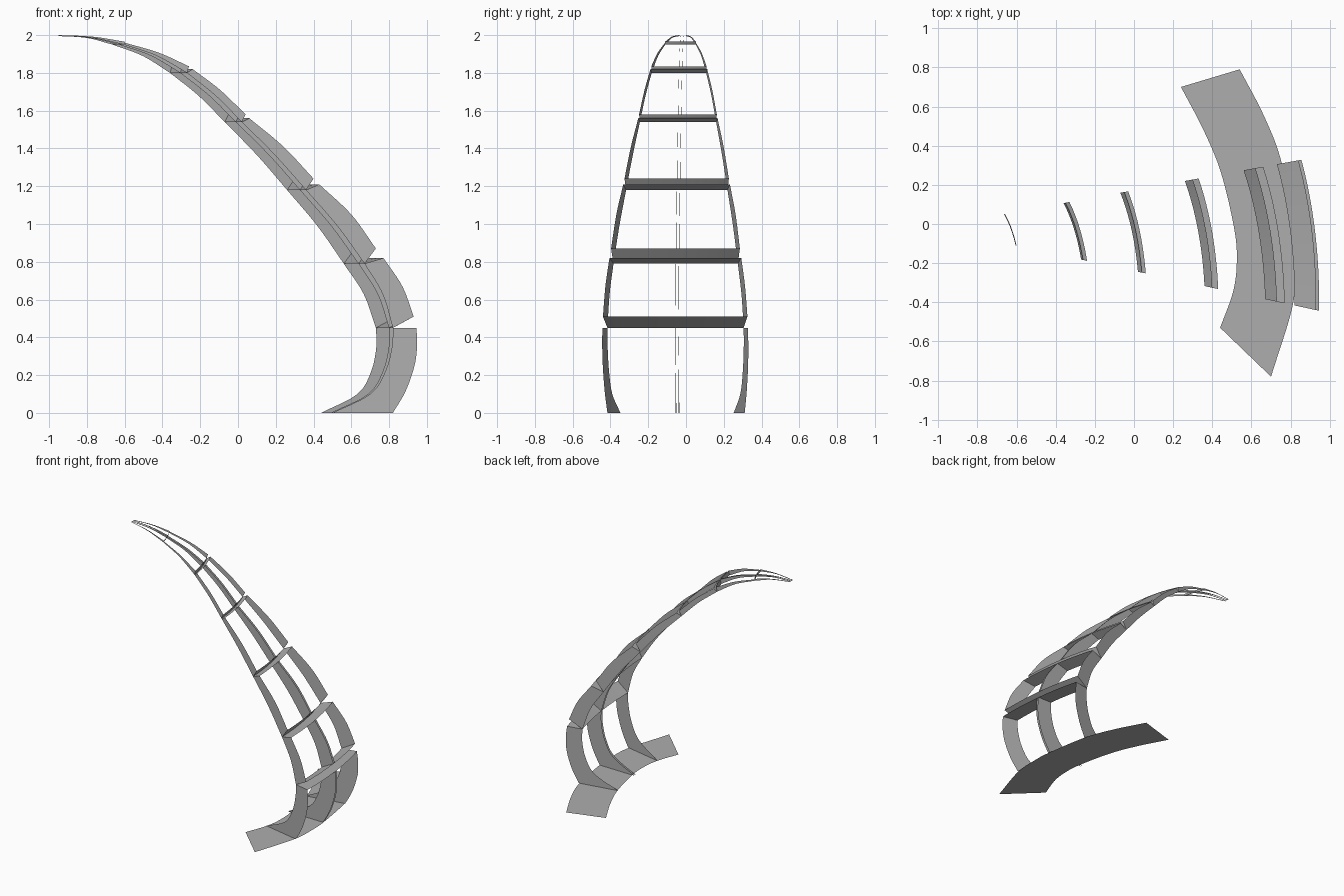
import bpy

if "Cube" in bpy.data.objects:
    bpy.data.objects.remove(bpy.data.objects["Cube"])

grey = bpy.data.materials.new("mid_grey")
grey.diffuse_color = (0.42, 0.42, 0.42, 1)
grey.use_nodes = True
grey.node_tree.nodes["Principled BSDF"].inputs["Base Color"].default_value = grey.diffuse_color


def spline(pts, n):
    """Catmull-Rom samples through the points, n+1 in total."""
    out = []
    segs = len(pts) - 1
    first = [2 * a - b for a, b in zip(pts[0], pts[1])]
    last = [2 * a - b for a, b in zip(pts[-1], pts[-2])]
    p = [first] + list(pts) + [last]
    for k in range(n + 1):
        u = k / n * segs
        i = min(int(u), segs - 1)
        t = u - i
        out.append([0.5 * (2 * b + (c - a) * t + (2 * a - 5 * b + 4 * c - d) * t * t
                           + (3 * b - a - 3 * c + d) * t ** 3)
                    for a, b, c, d in zip(*p[i:i + 4])])
    return out


def strip(name, side_a, side_b):
    """Smooth sheet spanning two equally sampled edges."""
    n = len(side_a)
    faces = [(i, i + 1, n + i + 1, n + i) for i in range(n - 1)]
    me = bpy.data.meshes.new(name)
    me.from_pydata([tuple(v) for v in side_a + side_b], [], faces)
    me.materials.append(grey)
    me.polygons.foreach_set("use_smooth", [True] * len(faces))
    me.update()
    ob = bpy.data.objects.new(name, me)
    bpy.context.collection.objects.link(ob)
    return ob


def place(s, p, lag, dy=0.0):
    """Front-rib profile point (x, z) moved across the shell: s = -1 back, 1 front."""
    x, z = p
    w = (x + 0.95) / 1.8
    X = x - lag * (1 - s) / 2 + 0.025 * w * (1 - s * s)
    y = -0.018 - 0.0175 * s + (-0.0165 - 0.1985 * s) * (X + 0.95)
    return (X, y + dy, max(z, 0.0))


# Front rib profile for each row of cells: inner edge, outer edge
rows = [
    ([(.50, 0), (.70, .10), (.78, .22), (.815, .35), (.82, .45)],
     [(.82, 0), (.885, .11), (.932, .24), (.948, .35), (.945, .45)]),
    ([(.82, .45), (.765, .63), (.67, .79)], [(.93, .51), (.87, .67), (.77, .82)]),
    ([(.67, .79), (.525, .99), (.36, 1.18)], [(.73, .87), (.60, 1.05), (.43, 1.21)]),
    ([(.36, 1.18), (.195, 1.365), (.02, 1.54)], [(.40, 1.24), (.24, 1.41), (.06, 1.56)]),
    ([(.02, 1.54), (-.12, 1.68), (-.27, 1.80)], [(.04, 1.58), (-.095, 1.71), (-.24, 1.82)]),
    ([(-.27, 1.80), (-.43, 1.89), (-.605, 1.95)], [(-.26, 1.835), (-.42, 1.907), (-.60, 1.96)]),
    ([(-.605, 1.95), (-.77, 1.985), (-.95, 1.995)], [(-.60, 1.965), (-.77, 1.992), (-.95, 2.0)]),
]
# How far the back rib lags behind the front rib at each joint
lags = [.06, .09, .11, .10, .09, .09, .06, .0]

N = 16
for r, (inner_pts, outer_pts) in enumerate(rows):
    inner, outer = spline(inner_pts, N), spline(outer_pts, N)
    lag = [lags[r] + (lags[r + 1] - lags[r]) * k / N for k in range(N + 1)]

    # Ribs: one sheet at each side, two close sheets in the middle
    for name, s, dy in (("back_rib", -1, 0), ("front_rib", 1, 0),
                        ("middle_rib_a", 0, .008), ("middle_rib_b", 0, -.008)):
        strip(f"{name}_{r + 1}",
              [place(s, p, l, dy) for p, l in zip(inner, lag)],
              [place(s, p, l, dy) for p, l in zip(outer, lag)])

    # Cross bars closing the bottom and top of the row of cells
    for name, k in (("lower_bar", 0), ("upper_bar", N)):
        if (r == 0 and k == 0) or (r == len(rows) - 1 and k == N):
            continue
        across = [-1 + 2 * j / N for j in range(N + 1)]
        strip(f"{name}_{r + 1}",
              [place(s, inner[k], lag[k]) for s in across],
              [place(s, outer[k], lag[k]) for s in across])

# Curved flat base strip on the ground
base_in = [(.24, .70, 0), (.355, .48, 0), (.445, .26, 0), (.513, -.03, 0),
           (.525, -.2, 0), (.505, -.35, 0), (.44, -.53, 0)]
base_out = [(.54, .79, 0), (.665, .55, 0), (.755, .31, 0), (.815, -.04, 0),
            (.825, -.2, 0), (.81, -.42, 0), (.70, -.78, 0)]
strip("base_strip", spline(base_out, 48), spline(base_in, 48))
